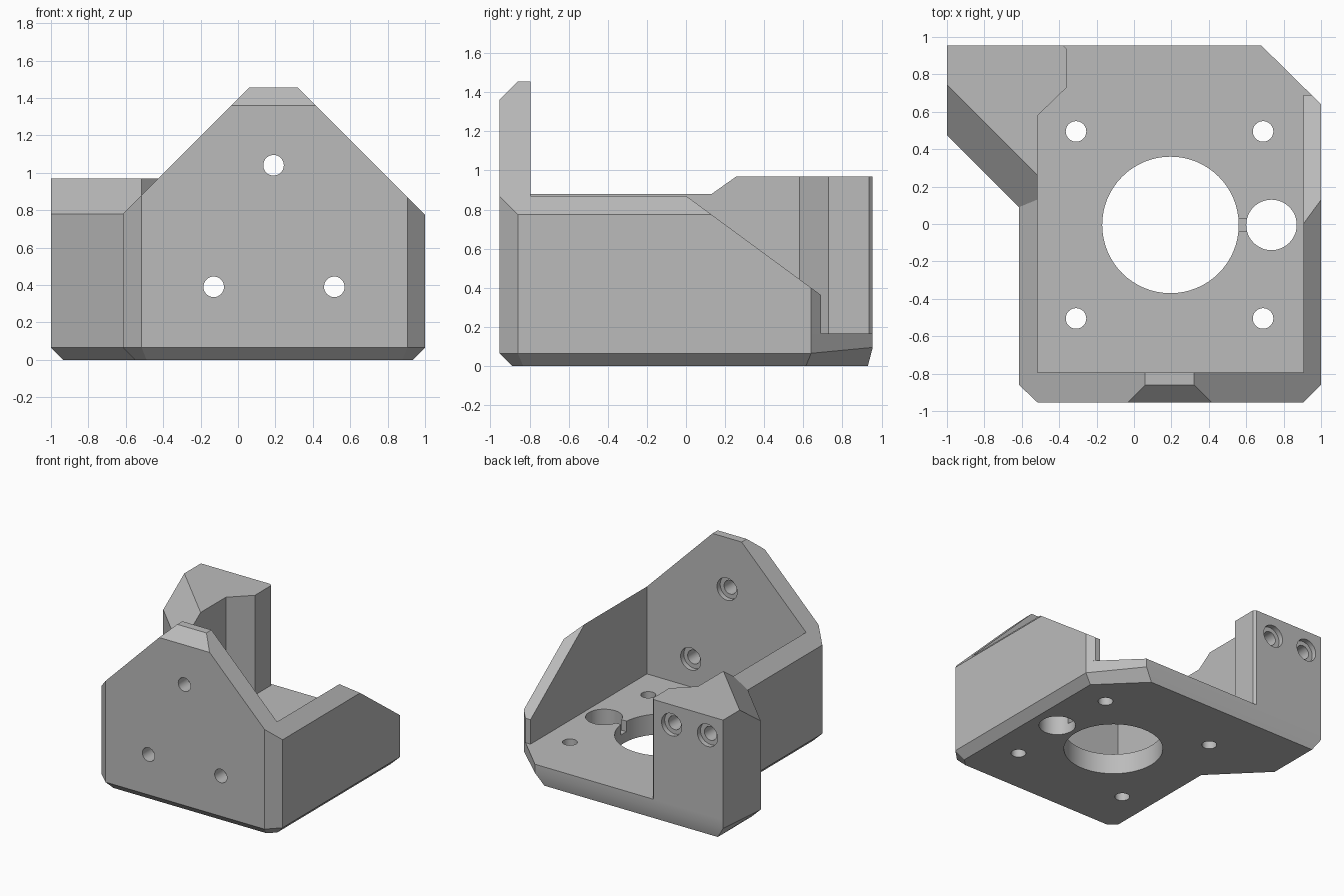
import bpy, bmesh, math
from mathutils import Vector
from mathutils.geometry import intersect_line_line_2d

cube = bpy.data.objects.get("Cube")
if cube:
    bpy.data.objects.remove(cube, do_unlink=True)

grey = bpy.data.materials.new("plain_grey")
grey.use_nodes = True
colour = (0.5, 0.5, 0.5, 1)
grey.diffuse_color = colour
grey.node_tree.nodes["Principled BSDF"].inputs["Base Color"].default_value = colour


def finish(name, bm):
    bmesh.ops.recalc_face_normals(bm, faces=bm.faces)
    mesh = bpy.data.meshes.new(name)
    bm.to_mesh(mesh)
    bm.free()
    mesh.materials.append(grey)
    obj = bpy.data.objects.new(name, mesh)
    bpy.context.collection.objects.link(obj)
    return obj


def loft(bm, loops):
    """Skin a stack of matching loops and cap both ends."""
    rings = [[bm.verts.new(p) for p in loop] for loop in loops]
    n = len(rings[0])
    for low, high in zip(rings, rings[1:]):
        for i in range(n):
            j = (i + 1) % n
            bm.faces.new((low[i], low[j], high[j], high[i]))
    bm.faces.new(rings[0][::-1])
    bm.faces.new(rings[-1])


def prism(name, outline, z0, z1, planes=()):
    """Upright prism, trimmed by planes given as (point, outward normal)."""
    bm = bmesh.new()
    loft(bm, [[(x, y, z) for x, y in outline] for z in (z0, z1)])
    for point, normal in planes:
        cut = bmesh.ops.bisect_plane(
            bm, geom=bm.verts[:] + bm.edges[:] + bm.faces[:], dist=1e-5,
            plane_co=point, plane_no=normal, clear_outer=True)["geom_cut"]
        edges = [e for e in cut if isinstance(e, bmesh.types.BMEdge) and e.is_boundary]
        if edges:
            bmesh.ops.edgenet_fill(bm, edges=edges)
    return finish(name, bm)


def inset(outline, distances):
    """Move every edge of a counter-clockwise outline inward by its distance."""
    lines = []
    for i, d in enumerate(distances):
        a, b = Vector(outline[i]), Vector(outline[(i + 1) % len(outline)])
        t = (b - a).normalized()
        shift = Vector((-t.y, t.x)) * d
        lines.append((a + shift - t * 3, b + shift + t * 3))
    return [intersect_line_line_2d(*lines[i - 1], *lines[i]) for i in range(len(lines))]


def boolean(target, cutter, operation):
    mod = target.modifiers.new(cutter.name, 'BOOLEAN')
    mod.operation = operation
    mod.solver = 'EXACT'
    mod.object = cutter
    bpy.context.view_layer.objects.active = target
    bpy.ops.object.modifier_apply(modifier=mod.name)
    bpy.data.objects.remove(cutter, do_unlink=True)


def drill(target, start, end, radius, segments=32):
    start, end = Vector(start), Vector(end)
    axis = end - start
    bm = bmesh.new()
    bmesh.ops.create_cone(bm, cap_ends=True, segments=segments, radius1=radius,
                          radius2=radius, depth=axis.length)
    bm.transform(Vector((0, 0, 1)).rotation_difference(axis).to_matrix().to_4x4())
    bmesh.ops.translate(bm, verts=bm.verts, vec=(start + end) / 2)
    boolean(target, finish("drill", bm), 'DIFFERENCE')


# Base plate with chamfered underside
floor = 0.165
outline = [(-0.515, -0.955), (0.905, -0.955), (1, -0.86), (1, 0.64), (0.68, 0.955),
           (-1, 0.955), (-1, 0.475), (-0.615, 0.09), (-0.615, -0.86)]
under = inset(outline, [0.025 if i == 4 else 0.065 for i in range(len(outline))])
bm = bmesh.new()
loft(bm, [[(p[0], p[1], 0) for p in under],
          [(x, y, 0.095 if y > 0.9 else 0.065) for x, y in outline],
          [(x, y, floor) for x, y in outline]])
bracket = finish("motor_bracket", bm)

# Walls, trimmed by the gable slopes
gable = [((0.06, 0, 1.455), (-1, 0, 1)), ((0.32, 0, 1.455), (1, 0, 1))]
front_wall = prism("front_wall", [
    (-0.515, -0.955), (0.905, -0.955), (1, -0.86), (1, -0.795), (-0.615, -0.795),
    (-0.615, -0.86)], floor, 1.455, gable + [((0, -0.955, 1.36), (0, -1, 1))])
left_wall = prism("side_wall", [
    (0.905, -0.795), (1, -0.795), (1, 0.64), (0.95, 0.69), (0.905, 0.69)],
    floor, 1.2, gable + [((0, 0, 0.87), (0, 0.735, 1))])
right_wall = prism("low_wall", [
    (-0.615, -0.795), (-0.515, -0.795), (-0.515, 0.3), (-0.615, 0.3)],
    floor, 1.2, gable)

# Mounting block with sloped front
block = prism("mounting_block", [
    (-1, 0.475), (-0.515, -0.01), (-0.515, 0.58), (-0.36, 0.73), (-0.36, 0.935),
    (-0.38, 0.955), (-1, 0.955)], floor, 0.97,
    [((-0.615, 0.09, 0.78), (-1, -1, math.sqrt(2)))])

for part in (front_wall, left_wall, right_wall, block):
    boolean(bracket, part, 'UNION')

# Shaft opening, side opening and the shallow slot joining them
drill(bracket, (0.195, -0.005, -0.1), (0.195, -0.005, 0.3), 0.365, 64)
drill(bracket, (0.735, -0.005, -0.1), (0.735, -0.005, 0.3), 0.135, 48)
slot = prism("slot", [(0.5, -0.04), (0.65, -0.04), (0.65, 0.03), (0.5, 0.03)], 0.08, 0.3)
boolean(bracket, slot, 'DIFFERENCE')

# Floor screw holes
for x in (-0.31, 0.69):
    for y in (-0.505, 0.495):
        drill(bracket, (x, y, -0.1), (x, y, 0.3), 0.055)

# Front wall screw holes, recessed on the inside
for x, z in ((0.19, 1.04), (-0.13, 0.39), (0.515, 0.39)):
    drill(bracket, (x, -1.1, z), (x, -0.7, z), 0.055)
    drill(bracket, (x, -0.835, z), (x, -0.7, z), 0.09)

# Blind screw holes in the back of the block
for x in (-0.54, -0.86):
    drill(bracket, (x, 0.65, 0.81), (x, 1.1, 0.81), 0.055)
    drill(bracket, (x, 0.915, 0.81), (x, 1.1, 0.81), 0.09)

# Smooth bores, sharp edges
bpy.ops.object.select_all(action='DESELECT')
bracket.select_set(True)
bpy.context.view_layer.objects.active = bracket
bpy.ops.object.shade_smooth_by_angle(angle=math.radians(25))
